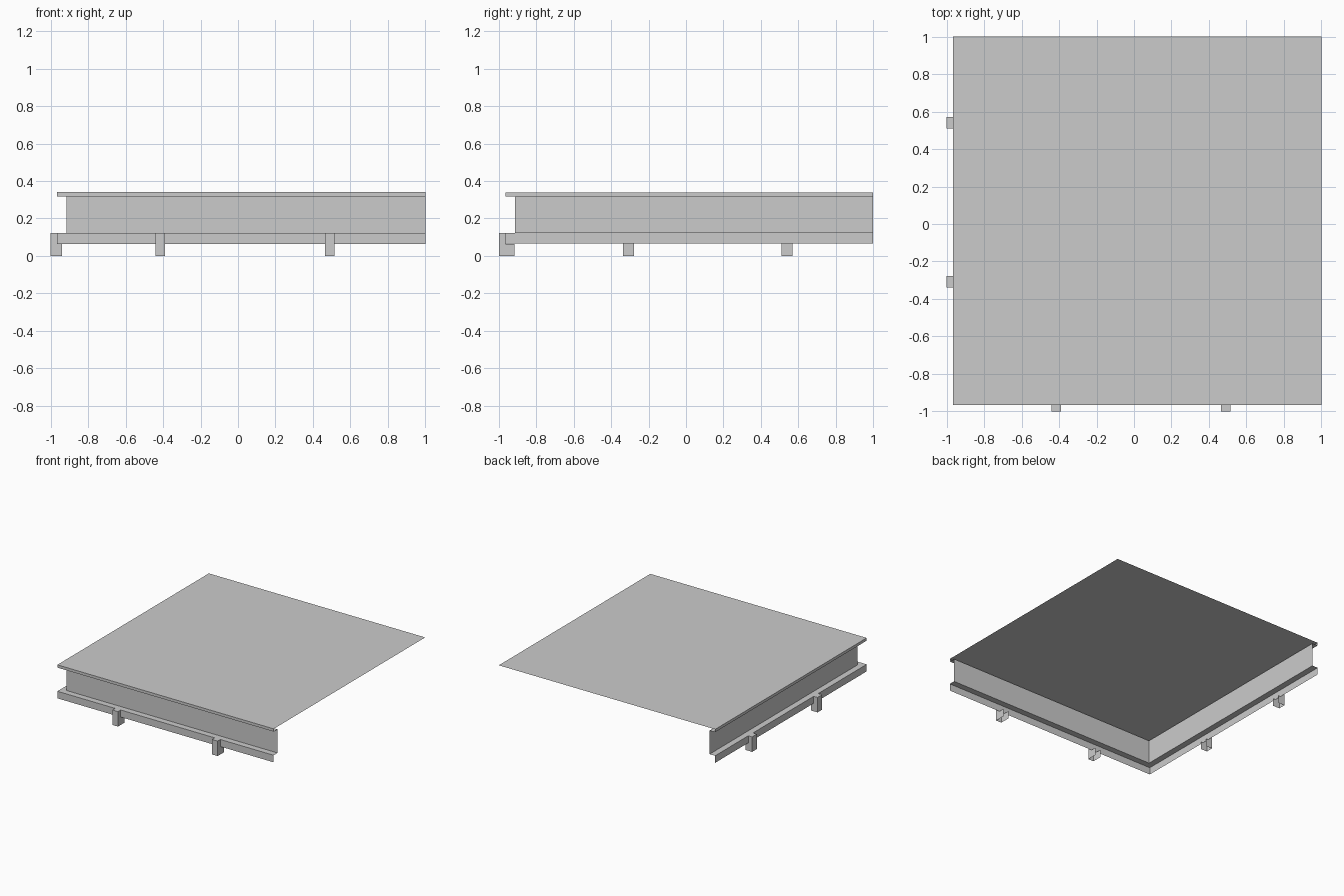
import bpy

if "Cube" in bpy.data.objects:
    bpy.data.objects.remove(bpy.data.objects["Cube"])

EAVE, WALL = 0.965, 0.915          # distance of overhang and wall from centre
ROOF_TOP, ROOF_LOW = 0.34, 0.317
LEDGE, SKIRT_LOW = 0.123, 0.065


def make(name, verts, faces):
    mesh = bpy.data.meshes.new(name)
    mesh.from_pydata(verts, [], faces)
    obj = bpy.data.objects.new(name, mesh)
    bpy.context.collection.objects.link(obj)
    return obj


def corner_strip(name, profile):
    """Sweep a (distance, z) profile along the front and left sides."""
    verts, faces = [], []
    for d, z in profile:
        verts += [(1, -d, z), (-d, -d, z), (-d, 1, z)]
    for r in range(len(profile) - 1):
        for c in range(2):
            a = r * 3 + c
            faces.append((a, a + 1, a + 4, a + 3))
    return make(name, verts, faces)


def bracket(name, start, end, side, inner):
    """Open-backed L-shaped bracket hooked over the skirt."""
    profile = [(-1, LEDGE), (-EAVE, LEDGE), (-EAVE, SKIRT_LOW - 0.002),
               (-inner, SKIRT_LOW - 0.002), (-inner, 0), (-1, 0)]
    n = len(profile)
    verts = []
    for t in (start, end):
        for d, z in profile:
            verts.append((t, d, z) if side == "front" else (d, t, z))
    faces = [tuple(range(n))[::-1], tuple(range(n, 2 * n)),
             (0, n, n + 1, 1),            # top cap
             (n - 1, 2 * n - 1, n, 0)]    # outer face
    if side == "front":
        flip = False
    else:
        flip = True
    if flip:
        faces = [f[::-1] for f in faces]
    return make(name, verts, faces)


# Flat roof sheet with open back and right sides
make("roof_deck",
     [(-EAVE, -EAVE, ROOF_TOP), (1, -EAVE, ROOF_TOP),
      (1, 1, ROOF_TOP), (-EAVE, 1, ROOF_TOP)], [(0, 1, 2, 3)])

# Roof edge and the soffit beneath it
corner_strip("roof_edge", [(EAVE, ROOF_TOP), (EAVE, ROOF_LOW), (WALL, ROOF_LOW)])

# Recessed wall
corner_strip("wall", [(WALL, ROOF_LOW), (WALL, LEDGE)])

# Ledge and hanging skirt
corner_strip("ledge_skirt", [(WALL, LEDGE), (EAVE, LEDGE), (EAVE, SKIRT_LOW)])

# Support brackets, two on each finished side
for i, x in enumerate((-0.415, 0.49)):
    bracket(f"front_bracket_{i + 1}", x - 0.025, x + 0.025, "front", 0.917)
for i, y in enumerate((-0.308, 0.54)):
    bracket(f"left_bracket_{i + 1}", y - 0.03, y + 0.03, "left", 0.94)
